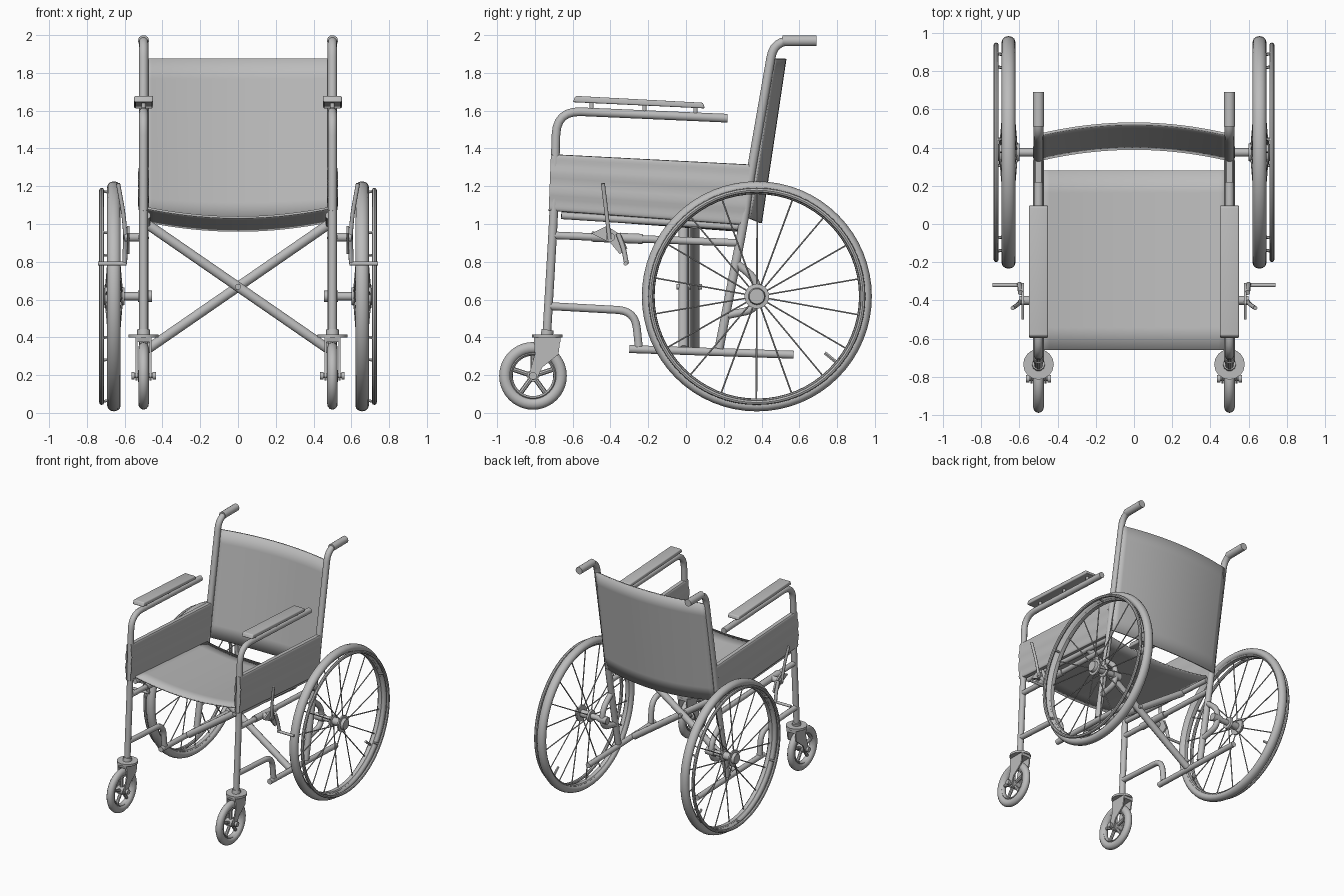
import bpy, bmesh, math
from mathutils import Vector

if "Cube" in bpy.data.objects:
    bpy.data.objects.remove(bpy.data.objects["Cube"])

grey = bpy.data.materials.new("grey")
grey.diffuse_color = (0.5, 0.5, 0.5, 1)
grey.use_nodes = True
grey.node_tree.nodes["Principled BSDF"].inputs["Base Color"].default_value = grey.diffuse_color
SIDE = 0.5           # x of the side frames
HUB = (0.375, 0.617)  # y, z of the big wheel axle
CASTER = (-0.81, 0.196)


def finish(ob, mirror=True, angle=40):
    if not ob.data.materials:
        ob.data.materials.append(grey)
    bpy.ops.object.select_all(action='DESELECT')
    ob.select_set(True)
    bpy.context.view_layer.objects.active = ob
    if ob.type == 'CURVE':
        bpy.ops.object.convert(target='MESH')
        ob = bpy.context.object
    bpy.ops.object.shade_smooth_by_angle(angle=math.radians(angle))
    if mirror:
        mod = ob.modifiers.new("other_side", 'MIRROR')
        mod.use_mirror_merge = False
    return ob


def from_bmesh(name, bm, mirror=True, thick=0, angle=40):
    bmesh.ops.remove_doubles(bm, verts=bm.verts, dist=1e-5)
    bmesh.ops.recalc_face_normals(bm, faces=bm.faces)
    me = bpy.data.meshes.new(name)
    bm.to_mesh(me)
    bm.free()
    ob = bpy.data.objects.new(name, me)
    bpy.context.collection.objects.link(ob)
    if thick:
        mod = ob.modifiers.new("thickness", 'SOLIDIFY')
        mod.thickness, mod.offset = thick, 0
    return finish(ob, mirror, angle)


def fillet(pts, rad, n=6):
    pts = [Vector(p) for p in pts]
    out = [pts[0]]
    for a, b, c in zip(pts, pts[1:], pts[2:]):
        d = min(rad, (a - b).length * .48, (c - b).length * .48)
        p, q = b + (a - b).normalized() * d, b + (c - b).normalized() * d
        for i in range(n + 1):
            t = i / n
            out.append(p * (1 - t) ** 2 + b * 2 * t * (1 - t) + q * t * t)
    return out + [pts[-1]]


def tubes(name, paths, r, bend=0.08, mirror=True, res=3):
    cu = bpy.data.curves.new(name, 'CURVE')
    cu.dimensions = '3D'
    cu.bevel_depth, cu.bevel_resolution, cu.use_fill_caps = r, res, True
    for path in paths:
        pts = fillet(path, bend)
        sp = cu.splines.new('POLY')
        sp.points.add(len(pts) - 1)
        for sv, p in zip(sp.points, pts):
            sv.co = (*p, 1)
    ob = bpy.data.objects.new(name, cu)
    bpy.context.collection.objects.link(ob)
    return finish(ob, mirror)


def side_tube(name, yz, r, bend=0.08, x=SIDE):
    return tubes(name, [[(x, y, z) for y, z in yz]], r, bend)


def lathe(name, centre, profile, n=32, closed=False):
    """Revolve (x, radius) points about a sideways axle."""
    bm = bmesh.new()
    cy, cz = centre
    rings = [[bm.verts.new((x, cy + r * math.cos(k * math.tau / n), cz + r * math.sin(k * math.tau / n)))
              for k in range(n)] for x, r in profile]
    pairs = list(zip(rings, rings[1:])) + ([(rings[-1], rings[0])] if closed else [])
    for a, b in pairs:
        for k in range(n):
            j = (k + 1) % n
            bm.faces.new((a[k], a[j], b[j], b[k]))
    return from_bmesh(name, bm)


def oval(x, r, w, h, n=12):
    return [(x + w * math.cos(i * math.tau / n), r + h * math.sin(i * math.tau / n)) for i in range(n)]


def sheet(name, fn, nu, nv, thick, mirror=False):
    bm = bmesh.new()
    g = [[bm.verts.new(fn(i / nu, j / nv)) for j in range(nv + 1)] for i in range(nu + 1)]
    for i in range(nu):
        for j in range(nv):
            bm.faces.new((g[i][j], g[i + 1][j], g[i + 1][j + 1], g[i][j + 1]))
    return from_bmesh(name, bm, mirror, thick)


def slab(name, yz, x0, x1, bevel=0):
    """Side outline extruded from x0 to x1."""
    bm = bmesh.new()
    f = bm.faces.new([bm.verts.new((x0, y, z)) for y, z in yz])
    ext = bmesh.ops.extrude_face_region(bm, geom=[f])['geom']
    bmesh.ops.translate(bm, vec=(x1 - x0, 0, 0), verts=[v for v in ext if isinstance(v, bmesh.types.BMVert)])
    if bevel:
        bmesh.ops.bevel(bm, geom=bm.edges[:], offset=bevel, segments=3, profile=.5, affect='EDGES')
    return from_bmesh(name, bm)


# side frames
side_tube("front_post_and_arm_tube", [(-.738, .40), (-.70, 1.05), (-.685, 1.60), (.22, 1.56)], .024, .13)
side_tube("back_post", [(.68, 1.97), (.465, 1.97), (.345, 1.28), (.30, .98), (.175, .34)], .025, .09)
side_tube("hand_grip", [(.51, 1.97), (.69, 1.97)], .030)
side_tube("seat_side_rail", [(-.70, .94), (.27, .90)], .021)
side_tube("rail_sleeve", [(-.50, .933), (-.23, .921)], .028)
side_tube("front_lower_rail", [(-.72, .565), (-.27, .54), (-.25, .35)], .022, .11)
side_tube("bottom_rail", [(-.30, .338), (.57, .308)], .022)
side_tube("axle_bracket_tube", [(.27, .79), (.38, .70), (.38, .55), (.205, .515)], .022, .07)
side_tube("seat_support_rail", [(-.66, 1.045), (.28, .985)], .02, x=.482)

# folding cross brace
for s, y in ((1, -.012), (-1, .045)):
    tubes("cross_brace", [[(-.482 * s, y, 1.0), (.482 * s, y, .335)]], .027, mirror=False)
tubes("cross_pivot", [[(0, -.05, .668), (0, .085, .668)]], .016, mirror=False)

# sagging seat, curved backrest, padded skirt panels
def seat_at(u, v):
    x = u * 2 - 1
    return (x * .485, -.66 + .94 * v, 1.085 - .07 * v - .05 * (1 - x * x))
def back_at(u, v):
    x = u * 2 - 1
    return (x * .5, .335 + .13 * v + .06 * (1 - x * x), 1.03 + .845 * v - .025 * (1 - v) * (1 - x * x))
def panel_at(u, v):
    a = v * math.tau
    h = .5 + .5 * math.cos(a)
    z = (1.37 - .055 * u) * h + (1.07 - .075 * u) * (1 - h)
    w = .03 * math.copysign(abs(math.sin(a)) ** .35, math.sin(a)) if abs(math.sin(a)) > 1e-6 else 0
    w *= .9 + .1 * math.cos(h * math.tau * 3)
    y = -.727 + u * (1.03 + .04 * h) + .012 * h * (1 - u)
    return (SIDE + w, y, z)
sheet("seat", seat_at, 24, 8, .012)
sheet("backrest", back_at, 24, 8, .014)
sheet("skirt_panel", panel_at, 6, 40, 0, True)

# arm pads
slab("arm_pad", [(-.60, 1.645), (-.585, 1.678), (.09, 1.642), (.10, 1.612)], .45, .55, .008)
tubes("arm_pad_mounts", [[(SIDE, y, 1.58), (SIDE, y, 1.64)] for y in (-.5, -.22, .05)], .012)

# big wheels
lathe("tyre", HUB, oval(.657, .579, .036, .03), 64, True)
lathe("wheel_rim", HUB, oval(.657, .553, .022, .012, 8), 64, True)
lathe("push_rim", HUB, oval(.722, .562, .013, .013, 8), 64, True)
lathe("hub", HUB, [(.60, 0), (.60, .045), (.615, .05), (.62, .03), (.69, .03), (.692, .065), (.705, .065),
                   (.707, .045), (.73, .04), (.73, 0)], 24)
lathe("axle", HUB, [(.455, 0), (.455, .03), (.53, .03), (.53, .022), (.61, .022), (.61, 0)], 16)
def polar(x, r, a):
    return (x, HUB[0] + r * math.cos(a), HUB[1] + r * math.sin(a))
spokes = [[polar(.615 if k % 2 else .70, .045, k * math.tau / 18 + .17),
           polar(.657, .55, k * math.tau / 18 + .17)] for k in range(18)]
tubes("spokes", spokes, .0045, res=1)
tubes("push_rim_studs", [[polar(.66, .55, k * math.tau / 6 + .4), polar(.72, .562, k * math.tau / 6 + .4)]
                         for k in range(6)], .008, res=1)
tubes("valve", [[(.657, .80, .265), (.657, .735, .318)]], .010, res=1)

# caster wheels with forks
lathe("caster_tyre", CASTER, oval(SIDE, .148, .028, .031), 40, True)
lathe("caster_rim", CASTER, oval(SIDE, .117, .02, .010, 8), 40, True)
lathe("caster_hub", CASTER, [(.47, 0), (.47, .032), (.53, .032), (.53, 0)], 20)
lathe("caster_axle", CASTER, [(.435, 0), (.435, .02), (.452, .02), (.452, .012), (.548, .012),
                              (.548, .02), (.565, .02), (.565, 0)], 12)
tubes("caster_spokes", [[(SIDE, CASTER[0] + r * math.cos(a), CASTER[1] + r * math.sin(a)) for r in (.02, .12)]
                        for a in [math.pi / 2 + k * math.tau / 5 for k in range(5)]], .013, res=2)
for x in (.458, .532):
    slab("fork_blade", [(-.835, .19), (-.82, .172), (-.79, .178), (-.762, .24), (-.675, .31), (-.665, .395),
                        (-.805, .395), (-.80, .31)], x, x + .01)
slab("fork_crown", [(-.80, .375), (-.665, .375), (-.665, .40), (-.805, .40)], .458, .542)
tubes("fork_collar", [[(SIDE, -.735, .398), (SIDE, -.735, .416)]], .08, res=6)
tubes("stem_socket", [[(SIDE, -.737, .41), (SIDE, -.732, .44)]], .034)

# parking brakes
slab("brake_plate", [(-.50, .95), (-.42, .99), (-.34, .94), (-.31, .87), (-.35, .84), (-.40, .90)], .575, .588)
tubes("brake_clamp", [[(.50, -.40, .93), (.60, -.40, .93)]], .024)
tubes("brake_lever", [[(.595, -.405, .92), (.605, -.42, 1.05), (.635, -.44, 1.215)]], .011)
tubes("brake_link", [[(.595, -.36, .95), (.597, -.33, .87), (.60, -.315, .79)]], .013, .03)
tubes("brake_shoe", [[(.59, -.32, .79), (.74, -.32, .79)]], .011)
